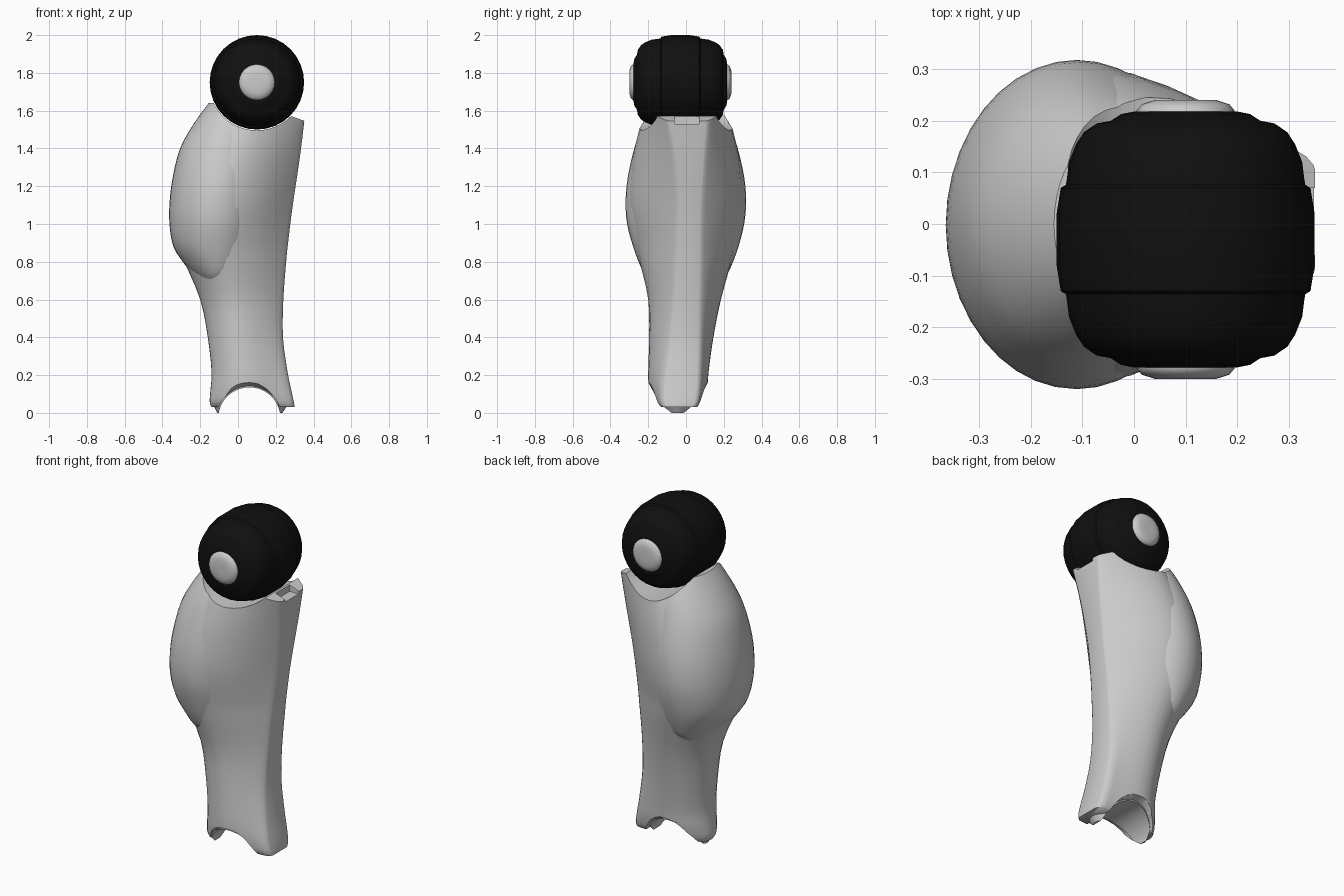
import bpy, bmesh, math
from mathutils import Matrix

if "Cube" in bpy.data.objects:
    bpy.data.objects.remove(bpy.data.objects["Cube"])


def spline(pts, steps):
    """Catmull-Rom interpolation of tuples."""
    n, out = len(pts), []
    for i in range(n - 1):
        a, b, c, d = (pts[min(max(k, 0), n - 1)] for k in (i - 1, i, i + 1, i + 2))
        for s in range(steps):
            t = s / steps
            out.append(tuple(0.5 * (2 * q + (r - p) * t + (2 * p - 5 * q + 4 * r - w) * t * t
                             + (3 * q - p - 3 * r + w) * t ** 3)
                             for p, q, r, w in zip(a, b, c, d)))
    return out + [pts[-1]]


def finish(ob, angle=42):
    bpy.ops.object.select_all(action='DESELECT')
    bpy.context.view_layer.objects.active = ob
    ob.select_set(True)
    bpy.ops.object.shade_smooth_by_angle(angle=math.radians(angle))


def make(name, bm):
    bmesh.ops.recalc_face_normals(bm, faces=bm.faces)
    me = bpy.data.meshes.new(name)
    bm.to_mesh(me)
    bm.free()
    ob = bpy.data.objects.new(name, me)
    bpy.context.collection.objects.link(ob)
    return ob


def skin(name, rings):
    bm = bmesh.new()
    vs = [[bm.verts.new(p) for p in r] for r in rings]
    for a, b in zip(vs, vs[1:]):
        for i in range(len(a)):
            j = (i + 1) % len(a)
            bm.faces.new((a[i], a[j], b[j], b[i]))
    bm.faces.new(vs[0])
    bm.faces.new(vs[-1])
    return make(name, bm)


def lathe_y(name, profile, centre, seg=32):
    rings = [[(centre[0] + r * math.cos(2 * math.pi * k / seg), y,
               centre[1] + r * math.sin(2 * math.pi * k / seg)) for k in range(seg)]
             for y, r in profile]
    return skin(name, rings)


def box(name, centre, size, tilt=0):
    bm = bmesh.new()
    bmesh.ops.create_cube(bm, size=1, matrix=Matrix.Translation(centre)
                          @ Matrix.Rotation(tilt, 4, 'Y') @ Matrix.Diagonal((*size, 1)))
    return make(name, bm)


def cut(ob, cutter):
    m = ob.modifiers.new('cut', 'BOOLEAN')
    m.operation, m.solver, m.object = 'DIFFERENCE', 'EXACT', cutter
    bpy.context.view_layer.objects.active = ob
    bpy.ops.object.modifier_apply(modifier=m.name)


def shin_ring(row):
    """Rounded back, tapering to a narrow flat ridge at +x."""
    z, xl, xr, y0, y1, ra, rb = row
    xc, hx, cy, hy = (xl + xr) / 2, (xr - xl) / 2, (y0 + y1) / 2, (y1 - y0) / 2
    sides = []
    for s, e in ((1, rb), (-1, ra)):
        end = cy + s * hy                      # widest point on this side
        pts = [(xr - 0.018, e + s * 0.014)]
        pts += [(xc + u * hx, e + (end - e) * f) for u, f in ((0.6, 0.53), (0.22, 0.86), (-0.15, 1))]
        pts += [(xc + u * hx, cy + s * v * hy) for u, v in ((-0.5, 0.9), (-0.8, 0.62), (-0.96, 0.3))]
        sides.append([(xr, e - s * 0.012)] + pts)
    half = spline(sides[0] + [(xl, cy)] + sides[1][::-1], 2)
    return [(x, y, z) for x, y in half]


def oval_ring(row, n=40):
    z, x0, x1, y0, y1 = row
    return [((x0 + x1) / 2 + (x1 - x0) / 2 * math.cos(2 * math.pi * k / n),
             (y0 + y1) / 2 + (y1 - y0) / 2 * math.sin(2 * math.pi * k / n), z) for k in range(n)]


KNEE = (0.1, 1.75)

# cutters
knee_cut = lathe_y('knee_cutter', [(-0.6, 0.254), (0.6, 0.254)], KNEE, 48)
ankle_cut = lathe_y('ankle_cutter', [(-0.5, 0.195), (-0.19, 0.19), (-0.16, 0.172), (0.08, 0.172),
                                     (0.11, 0.19), (0.5, 0.195)], (0.06, -0.03), 48)
liner_cut = lathe_y('liner_cutter', [(-0.5, 0.165), (0.5, 0.165)], (0.06, -0.03), 48)
notch_cut = box('notch_cutter', (0.36, 0.005, 1.59), (0.14, 0.13, 0.12))
rim_cut = box('rim_cutter', (0.33, 0, 1.66), (0.3, 0.8, 0.2), math.radians(20))

# shin shell: z, back x, ridge x, y range, ridge y range
rows = [(0.03, -0.14, 0.30, -0.15, 0.075, -0.11, 0.04),
        (0.06, -0.15, 0.295, -0.18, 0.093, -0.12, 0.055),
        (0.13, -0.145, 0.28, -0.197, 0.112, -0.12, 0.065),
        (0.22, -0.14, 0.262, -0.20, 0.12, -0.11, 0.07),
        (0.4, -0.16, 0.238, -0.195, 0.145, -0.09, 0.075),
        (0.6, -0.20, 0.24, -0.20, 0.185, -0.07, 0.08),
        (0.8, -0.285, 0.255, -0.245, 0.24, -0.06, 0.085),
        (0.9, -0.335, 0.265, -0.27, 0.265, -0.055, 0.085),
        (1.1, -0.34, 0.29, -0.305, 0.30, -0.05, 0.09),
        (1.3, -0.31, 0.32, -0.29, 0.29, -0.06, 0.10),
        (1.45, -0.25, 0.34, -0.26, 0.26, -0.08, 0.11),
        (1.60, -0.16, 0.357, -0.22, 0.22, -0.11, 0.12)]
shin = skin('shin_shell', [shin_ring(r) for r in spline(rows, 3)])
for c in (knee_cut, ankle_cut, rim_cut, notch_cut):
    cut(shin, c)
finish(shin, 58)

# calf bulge laid over the shell
rows = [(0.69, -0.19, -0.06, -0.17, 0.17), (0.73, -0.235, 0.02, -0.215, 0.215),
        (0.79, -0.285, 0.07, -0.247, 0.245), (0.88, -0.342, 0.11, -0.28, 0.278),
        (1.0, -0.363, 0.13, -0.312, 0.308), (1.12, -0.362, 0.14, -0.32, 0.318),
        (1.25, -0.345, 0.15, -0.308, 0.308), (1.4, -0.307, 0.15, -0.274, 0.274),
        (1.53, -0.235, 0.13, -0.23, 0.23), (1.64, -0.155, 0.05, -0.17, 0.17)]
calf = skin('calf_bulge', [oval_ring(r) for r in spline(rows, 3)])
cut(calf, knee_cut)
finish(calf)

# inner liner showing under the ankle arch
rows = [(0.0, -0.11, 0.235, -0.13, 0.04), (0.04, -0.13, 0.262, -0.165, 0.075),
        (0.2, -0.11, 0.23, -0.16, 0.085)]
liner = skin('ankle_liner', [oval_ring(r) for r in rows])
cut(liner, liner_cut)
finish(liner)

for c in (knee_cut, ankle_cut, liner_cut, notch_cut, rim_cut):
    bpy.data.objects.remove(c)

# stepped knee ball
black = bpy.data.materials.new('black')
black.diffuse_color = (0.005, 0.005, 0.005, 1)
black.use_nodes = True
black.node_tree.nodes["Principled BSDF"].inputs["Base Color"].default_value = black.diffuse_color
half = [(0.248, 0.1), (0.243, 0.125), (0.23, 0.145), (0.225, 0.172), (0.208, 0.197),
        (0.185, 0.212), (0.15, 0.226), (0.118, 0.23), (0.106, 0.232), (0.1, 0.242), (0.05, 0.25)]
ball = lathe_y('knee_ball', [(-0.03 - y, r) for y, r in half]
               + [(-0.03 + y, r) for y, r in half[::-1]], KNEE)
ball.data.materials.append(black)
finish(ball)

# pivot caps on both sides
for s, name in ((-1, 'knee_cap_front'), (1, 'knee_cap_back')):
    prof = [(0.2, 0.095), (0.25, 0.095), (0.262, 0.085), (0.27, 0.06), (0.27, 0.02)]
    finish(lathe_y(name, [(-0.03 + s * y, r) for y, r in prof], KNEE, 24), 50)
